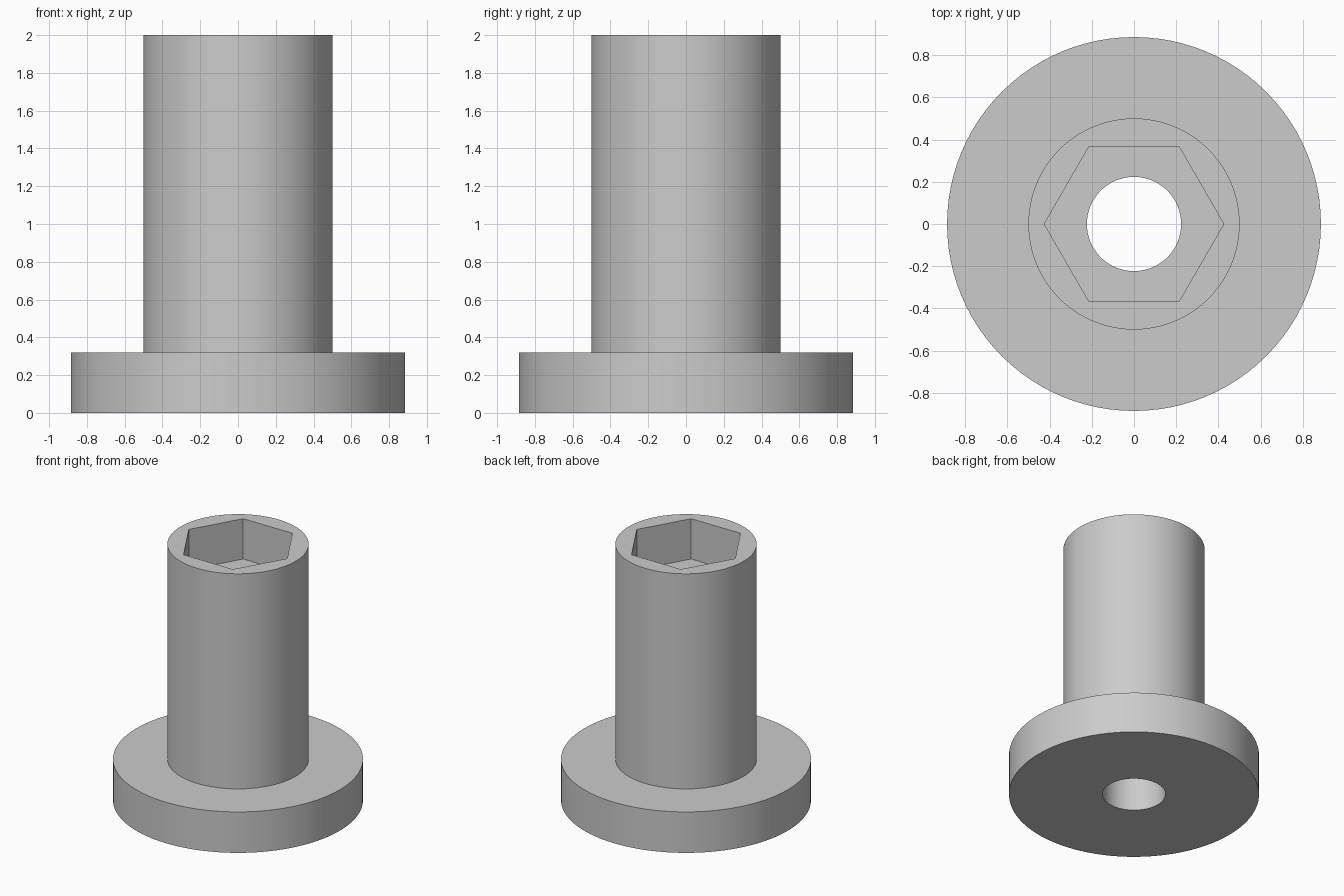
import bpy, bmesh, math
from mathutils import Vector

cube = bpy.data.objects.get("Cube")
if cube:
    bpy.data.objects.remove(cube, do_unlink=True)

# Material
grey = bpy.data.materials.new("plain_grey")
grey.use_nodes = True
colour = (0.6, 0.6, 0.6, 1)
grey.diffuse_color = colour
grey.node_tree.nodes["Principled BSDF"].inputs["Base Color"].default_value = colour

HOLE, SHAFT, FLANGE = 0.223, 0.5, 0.885
FLANGE_TOP, TOP, SOCKET_FLOOR, SOCKET = 0.32, 2.0, 1.685, 0.425


def add_object(name, bm):
    bmesh.ops.recalc_face_normals(bm, faces=bm.faces)
    mesh = bpy.data.meshes.new(name)
    bm.to_mesh(mesh)
    bm.free()
    mesh.materials.append(grey)
    obj = bpy.data.objects.new(name, mesh)
    bpy.context.collection.objects.link(obj)
    return obj


# Flanged sleeve: closed profile turned around the z axis
profile = [(HOLE, 0), (FLANGE, 0), (FLANGE, FLANGE_TOP),
           (SHAFT, FLANGE_TOP), (SHAFT, TOP), (HOLE, TOP)]
bm = bmesh.new()
verts = [bm.verts.new((r, 0, z)) for r, z in profile]
edges = [bm.edges.new((v, verts[i - 1])) for i, v in enumerate(verts)]
bmesh.ops.spin(bm, geom=verts + edges, cent=(0, 0, 0), axis=(0, 0, 1),
               angle=math.tau, steps=96, use_merge=True)
bmesh.ops.remove_doubles(bm, verts=bm.verts, dist=0.0001)
sleeve = add_object("flanged_sleeve", bm)

# Hexagonal socket cutter, corners on the x axis
bm = bmesh.new()
corners = [bm.verts.new((SOCKET * math.cos(math.tau * i / 6),
                         SOCKET * math.sin(math.tau * i / 6), SOCKET_FLOOR))
           for i in range(6)]
base = bm.faces.new(corners)
raised = bmesh.ops.extrude_face_region(bm, geom=[base], use_keep_orig=True)
top_verts = [g for g in raised["geom"] if isinstance(g, bmesh.types.BMVert)]
bmesh.ops.translate(bm, verts=top_verts, vec=Vector((0, 0, 0.5)))
cutter = add_object("hex_socket_cutter", bm)

# Cut the socket, then shade the round walls smooth
cut = sleeve.modifiers.new("hex_socket", 'BOOLEAN')
cut.operation = 'DIFFERENCE'
cut.solver = 'EXACT'
cut.object = cutter
bpy.ops.object.select_all(action='DESELECT')
sleeve.select_set(True)
bpy.context.view_layer.objects.active = sleeve
bpy.ops.object.modifier_apply(modifier=cut.name)
bpy.data.objects.remove(cutter, do_unlink=True)
bpy.ops.object.shade_smooth_by_angle(angle=math.radians(30))
